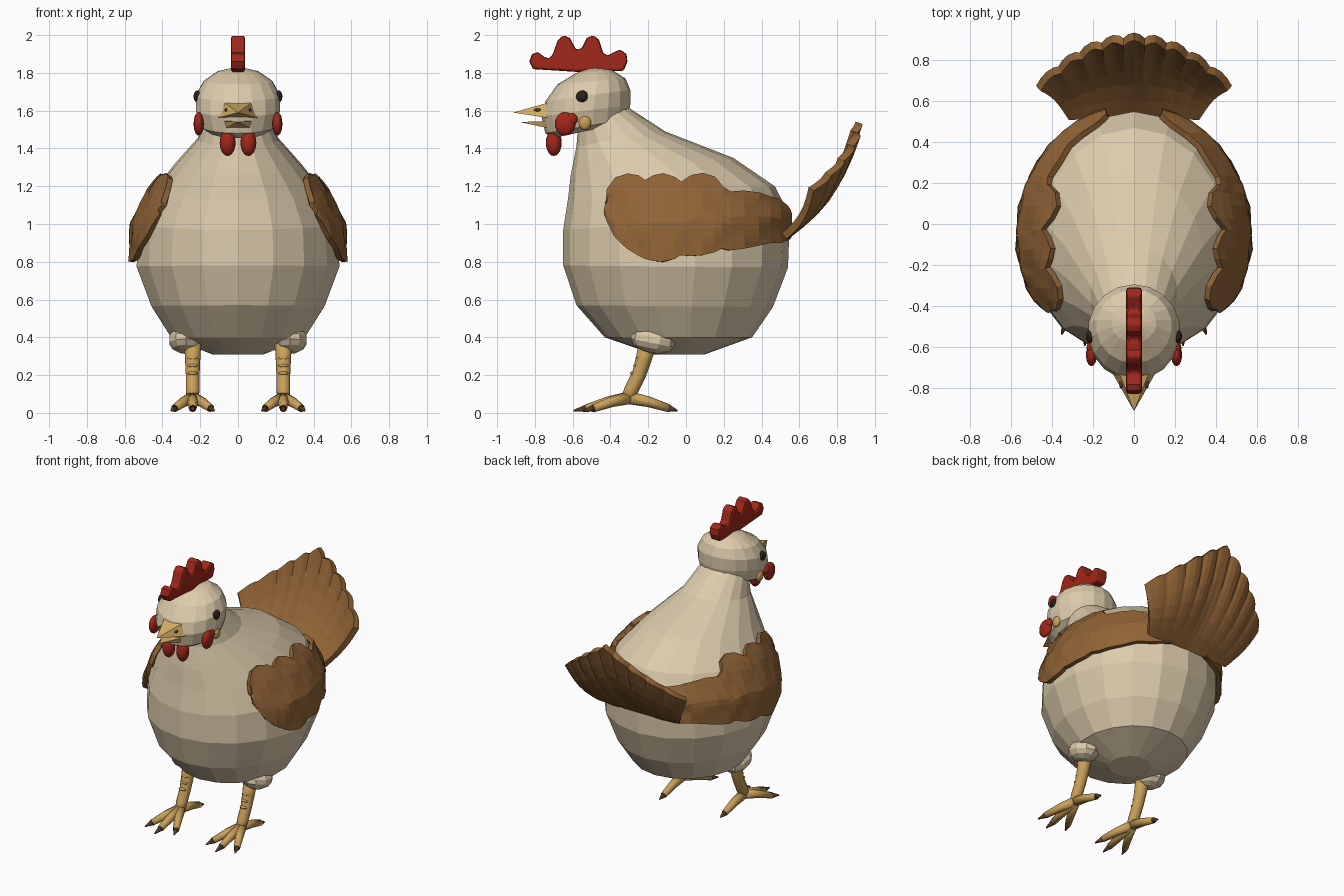
import bpy, bmesh, math
from mathutils import Vector, Matrix

if "Cube" in bpy.data.objects:
    bpy.data.objects.remove(bpy.data.objects["Cube"])


def material(name, r, g, b):
    m = bpy.data.materials.new(name)
    m.diffuse_color = (r, g, b, 1)
    m.use_nodes = True
    m.node_tree.nodes["Principled BSDF"].inputs["Base Color"].default_value = m.diffuse_color
    return m


CREAM = material("cream feathers", 0.72, 0.60, 0.41)
BROWN = material("brown feathers", 0.28, 0.125, 0.036)
RED = material("red skin", 0.36, 0.02, 0.01)
TAN = material("tan leg", 0.58, 0.35, 0.10)
YELLOW = material("yellow beak", 0.68, 0.45, 0.14)
CLAW = material("dark claw", 0.09, 0.045, 0.02)
BLACK = material("eye black", 0.02, 0.014, 0.01)


def make(name, verts, faces, mat, smooth=False):
    me = bpy.data.meshes.new(name)
    me.from_pydata([tuple(v) for v in verts], [], faces)
    bm = bmesh.new()
    bm.from_mesh(me)
    bmesh.ops.recalc_face_normals(bm, faces=bm.faces)
    bm.to_mesh(me)
    bm.free()
    me.materials.append(mat)
    ob = bpy.data.objects.new(name, me)
    bpy.context.collection.objects.link(ob)
    for p in me.polygons:
        p.use_smooth = smooth
    return ob


def skin(name, rings, mat, smooth=False):
    """Join equal-sized rings of points into a capped solid."""
    n = len(rings[0])
    faces = [(i * n + j, i * n + (j + 1) % n, (i + 1) * n + (j + 1) % n, (i + 1) * n + j)
             for i in range(len(rings) - 1) for j in range(n)]
    faces += [tuple(range(n)), tuple(range((len(rings) - 1) * n, len(rings) * n))]
    return make(name, [p for r in rings for p in r], faces, mat, smooth)


def loft(name, rings, sides, mat):
    """Tilted elliptical rings: front y, front z, back y, back z, half width."""
    out = []
    for yf, zf, yb, zb, hx in rings:
        out.append([])
        for j in range(sides):
            a = 2 * math.pi * (j + 0.5) / sides
            k = (1 + math.sin(a)) / 2
            out[-1].append((hx * math.cos(a), yf + (yb - yf) * k, zf + (zb - zf) * k))
    return skin(name, out, mat)


def tube(name, path, radii, mat, sides=8):
    pts = [Vector(p) for p in path]
    rings = []
    for i, p in enumerate(pts):
        d = pts[min(i + 1, len(pts) - 1)] - pts[max(i - 1, 0)]
        q = d.to_track_quat('Z', 'X')
        rings.append([p + q @ Vector((radii[i] * math.cos(t), radii[i] * math.sin(t), 0))
                      for t in (2 * math.pi * j / sides for j in range(sides))])
    return skin(name, rings, mat, True)


def ball(name, loc, size, mat, smooth=True, seg=16, rot=0):
    me = bpy.data.meshes.new(name)
    bm = bmesh.new()
    bmesh.ops.create_uvsphere(bm, u_segments=seg, v_segments=seg // 2 + 2, radius=1,
                              matrix=Matrix.Translation(loc) @ Matrix.Rotation(rot, 4, 'X')
                              @ Matrix.Diagonal((*size, 1)))
    for f in bm.faces:
        f.smooth = smooth
    bm.to_mesh(me)
    bm.free()
    me.materials.append(mat)
    ob = bpy.data.objects.new(name, me)
    bpy.context.collection.objects.link(ob)
    return ob


def solidify(ob, thickness):
    m = ob.modifiers.new("thickness", 'SOLIDIFY')
    m.thickness = thickness
    m.offset = 0


def grid_faces(cols, rows):
    return [(i * rows + j, i * rows + j + 1, (i + 1) * rows + j + 1, (i + 1) * rows + j)
            for i in range(cols - 1) for j in range(rows - 1)]


# Body and neck
BODY = [(-0.17, 0.31, 0.10, 0.31, 0.14), (-0.43, 0.40, 0.35, 0.40, 0.36),
        (-0.58, 0.57, 0.46, 0.56, 0.465), (-0.65, 0.78, 0.54, 0.77, 0.545),
        (-0.65, 0.97, 0.55, 1.04, 0.535), (-0.625, 1.13, 0.47, 1.20, 0.455),
        (-0.61, 1.26, 0.25, 1.35, 0.345), (-0.58, 1.41, -0.11, 1.49, 0.215),
        (-0.57, 1.55, -0.31, 1.62, 0.16)]
loft("body", BODY, 18, CREAM)

# Head
HEAD = [(-0.70, 1.455, -0.36, 1.53, 0.16), (-0.745, 1.48, -0.31, 1.555, 0.20),
        (-0.765, 1.57, -0.295, 1.63, 0.225), (-0.745, 1.65, -0.295, 1.71, 0.225),
        (-0.68, 1.74, -0.32, 1.77, 0.185), (-0.58, 1.80, -0.39, 1.815, 0.11),
        (-0.52, 1.825, -0.46, 1.828, 0.03)]
loft("head", HEAD, 18, CREAM)


# Wings: scalloped shells that follow the body surface
def body_point(y, z, lift):
    def height(r):
        return r[1] + (r[3] - r[1]) * (y - r[0]) / (r[2] - r[0])
    for a, b in zip(BODY, BODY[1:]):
        za, zb = height(a), height(b)
        if z <= zb or b is BODY[-2]:
            break
    k = (z - za) / (zb - za)
    yf, yb, hx = (a[i] + (b[i] - a[i]) * k for i in (0, 2, 4))
    c, r = (yf + yb) / 2, (yb - yf) / 2
    s = max(-0.97, min(0.97, (y - c) / r))
    co = math.sqrt(1 - s * s)
    return ((hx + lift) * co, c + (r + lift) * s, z)


# y, bottom z, top z
WING = [(-0.41, 1.05, 1.12), (-0.40, 1.01, 1.18), (-0.36, 0.93, 1.24), (-0.30, 0.87, 1.26),
        (-0.24, 0.83, 1.25), (-0.21, 0.815, 1.225), (-0.17, 0.805, 1.25), (-0.12, 0.80, 1.26),
        (-0.06, 0.815, 1.24), (-0.03, 0.835, 1.215), (0.02, 0.83, 1.25), (0.08, 0.835, 1.26),
        (0.14, 0.85, 1.24), (0.18, 0.87, 1.19), (0.22, 0.86, 1.165), (0.29, 0.87, 1.17),
        (0.36, 0.885, 1.16), (0.42, 0.90, 1.14), (0.47, 0.90, 1.125), (0.51, 0.915, 1.09),
        (0.535, 0.925, 1.07)]
ROWS = 10
for s, side in ((1, "right"), (-1, "left")):
    verts = []
    for i, (y, lo, hi) in enumerate(WING):
        for j in range(ROWS):
            z = lo + (hi - lo) * j / (ROWS - 1)
            ripple = 0.006 * math.cos(2 * math.pi * (y + 0.12) / 0.19) * math.cos(math.pi * j / 3)
            x, yy, z = body_point(y, z, 0.020 + ripple)
            verts.append((s * x, yy, z))
    solidify(make(side + "_wing", verts, grid_faces(len(WING), ROWS), BROWN), 0.03)

# Tail: bowed fan of feathers with a scalloped tip
COLS, TROWS = 37, 7
verts = []
for i in range(COLS):
    u = -1 + 2 * i / (COLS - 1)
    wave = abs(math.sin(math.pi * i / 4))
    base = Vector((0.32 * u, 0.53 - 0.01 * u * u, 0.935))
    tip = Vector((0.47 * u, 0.90 - 0.235 * u * u, 1.53 - 0.34 * abs(u) ** 1.1))
    out = Vector((0, 0.8, -0.55))
    for j in range(TROWS):
        v = j / (TROWS - 1)
        p = base.lerp(tip, v * (1 + 0.04 * (wave - 0.5)))
        p += out * ((0.06 * (1 - 0.5 * u * u)) * math.sin(math.pi * v) + 0.012 * wave * v)
        verts.append(p)
solidify(make("tail", verts, grid_faces(COLS, TROWS), BROWN), 0.04)

# Comb: rounded four-lobed plate
COMB = [(-0.81, 1.82), (-0.83, 1.86), (-0.815, 1.90), (-0.785, 1.91), (-0.75, 1.885),
        (-0.725, 1.875), (-0.705, 1.90), (-0.68, 1.97), (-0.65, 2.0), (-0.615, 1.985),
        (-0.585, 1.93), (-0.57, 1.92), (-0.55, 1.935), (-0.525, 1.985), (-0.49, 2.0),
        (-0.46, 1.975), (-0.44, 1.91), (-0.42, 1.89), (-0.39, 1.905), (-0.35, 1.925),
        (-0.315, 1.90), (-0.31, 1.86), (-0.33, 1.81), (-0.57, 1.805)]
comb = skin("comb", [[(x, y, z) for y, z in COMB] for x in (-0.038, 0.038)], RED, False)
bev = comb.modifiers.new("rounding", 'BEVEL')
bev.width = 0.014
bev.segments = 2
bev.limit_method = 'ANGLE'
bev.angle_limit = math.radians(60)

# Beak
def beak_part(name, w_top, w_low, z_top, z_low, tip):
    b = [(-w_top, -0.72, z_top), (w_top, -0.72, z_top), (w_low, -0.72, z_low), (-w_low, -0.72, z_low)]
    make(name, b + [tip], [(0, 1, 2, 3), (0, 1, 4), (1, 2, 4), (2, 3, 4), (3, 0, 4)], YELLOW)


beak_part("upper_beak", 0.075, 0.11, 1.645, 1.56, (0, -0.915, 1.59))
beak_part("lower_beak", 0.085, 0.07, 1.545, 1.505, (0, -0.88, 1.54))

for s, side in ((1, "right_"), (-1, "left_")):
    # Face details
    ball(side + "eye", (s * 0.215, -0.55, 1.675), (0.02, 0.032, 0.032), BLACK)
    ball(side + "nostril", (s * 0.064, -0.785, 1.604), (0.008, 0.02, 0.008), CLAW, seg=8)
    ball(side + "wattle", (s * 0.055, -0.70, 1.43), (0.042, 0.042, 0.07), RED)
    ball(side + "cheek", (s * 0.208, -0.64, 1.53), (0.027, 0.055, 0.062), RED)
    ball(side + "cheek_lobe", (s * 0.21, -0.605, 1.555), (0.022, 0.032, 0.032), RED)
    ball(side + "ear_lobe", (s * 0.205, -0.535, 1.535), (0.02, 0.033, 0.038), TAN)

    # Leg, thigh tuft and shin ridges
    x = s * 0.24
    ball(side + "thigh_tuft", (s * 0.275, -0.175, 0.385), (0.095, 0.12, 0.07), CREAM, False, 10, -0.2)
    tube(side + "leg", [(x, -0.20, 0.38), (x, -0.225, 0.28), (x, -0.25, 0.20), (x, -0.29, 0.12),
                        (x, -0.32, 0.06)], [0.048, 0.042, 0.038, 0.038, 0.03], TAN, 10)
    for y, z in ((-0.255, 0.29), (-0.268, 0.25), (-0.285, 0.21)):
        ball(side + "shin_ridge", (x, y, z), (0.028, 0.012, 0.009), TAN, seg=8)

    # Toes with dark claws: sideways reach, tip y, claw y
    for k, (dx, ty, cy) in enumerate(((0, -0.53, -0.595), (0.095, -0.49, -0.54),
                                      (-0.095, -0.49, -0.54), (0, -0.09, -0.045))):
        tip = Vector((x + dx, ty, 0.024))
        root = Vector((x, -0.30, 0.08))
        mid = root.lerp(tip, 0.5) + Vector((0, 0, 0.006))
        toe = side + ("back_toe" if k == 3 else "front_toe")
        tube(toe, [root, mid, tip], [0.034, 0.028, 0.021], TAN)
        tube(side + "claw", [tip, (x + dx * 1.2, cy, 0.012)], [0.019, 0.004], CLAW)
